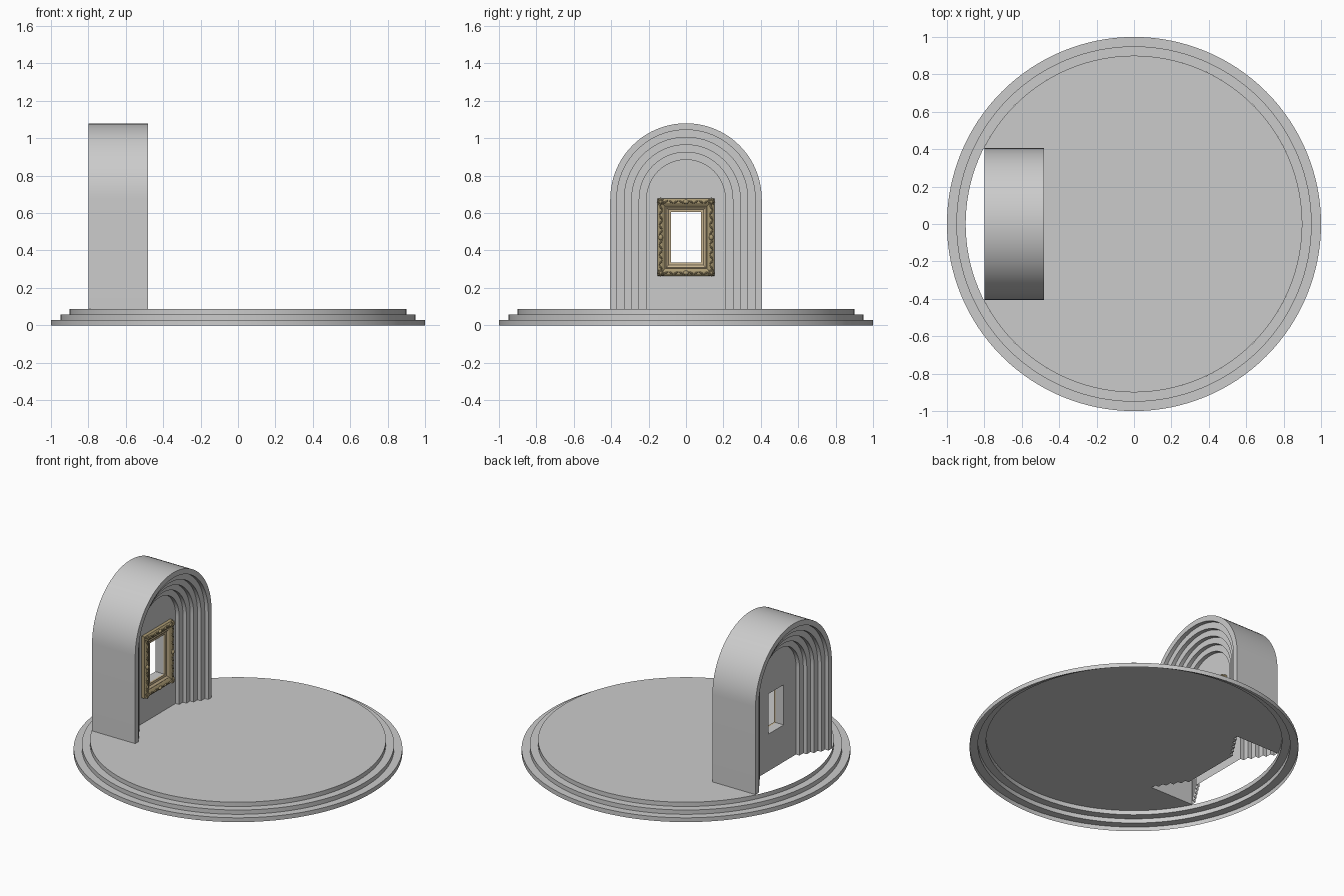
import bpy, bmesh, math
from mathutils import Matrix, Vector

if "Cube" in bpy.data.objects:
    bpy.data.objects.remove(bpy.data.objects["Cube"])

CX, FLOOR, SPRING = -0.64, 0.087, 0.675
WALL_R, WALL_H = 0.21, 0.03
WIN_Y, WIN_Z, WIN_CZ = 0.08, 0.135, 0.47


def finish(bm, name, mats=(), angle=30, recalc=True):
    bmesh.ops.remove_doubles(bm, verts=bm.verts, dist=1e-5)
    if recalc:
        bmesh.ops.recalc_face_normals(bm, faces=bm.faces)
    me = bpy.data.meshes.new(name)
    bm.to_mesh(me)
    bm.free()
    ob = bpy.data.objects.new(name, me)
    bpy.context.collection.objects.link(ob)
    for m in mats:
        me.materials.append(m)
    bpy.ops.object.select_all(action='DESELECT')
    ob.select_set(True)
    bpy.context.view_layer.objects.active = ob
    bpy.ops.object.shade_smooth_by_angle(angle=math.radians(angle))
    return ob


def material(name, rgb):
    m = bpy.data.materials.new(name)
    m.diffuse_color = (*rgb, 1)
    m.use_nodes = True
    m.node_tree.nodes["Principled BSDF"].inputs["Base Color"].default_value = m.diffuse_color
    return m


def skin(bm, loops, closed):
    """Bridge consecutive vertex loops with quads."""
    faces = []
    for a, b in zip(loops, loops[1:]):
        n = len(a)
        for i in range(n if closed else n - 1):
            j = (i + 1) % n
            faces.append(bm.faces.new((a[i], a[j], b[j], b[i])))
    return faces


def arch_path(r, n=40):
    """(y, z) outline of a round arch, foot to foot."""
    arc = [(-r * math.cos(math.pi * i / n), SPRING + r * math.sin(math.pi * i / n)) for i in range(n + 1)]
    return [(-r, FLOOR)] + arc + [(r, FLOOR)]


# stepped section of the arch: (offset from wall centre, radius)
front = [(0.16, 0.405)]
for k in range(5):
    h = 0.16 - 0.026 * k
    r = 0.37 - 0.04 * k
    front += [(h, r), (h - 0.026, r)]
section = [(-h, r) for h, r in reversed(front)] + front

# arch: stepped niche on both sides, open underneath
bm = bmesh.new()
skin(bm, [[bm.verts.new((CX + h, y, z)) for y, z in arch_path(r)] for h, r in section], False)
# wall between the niches, with a window through it
rect = [(sy * WIN_Y, WIN_CZ + sz * WIN_Z) for sy, sz in ((-1, -1), (1, -1), (1, 1), (-1, 1))]
windows = []
for h in (-WALL_H, WALL_H):
    edges = []
    for outline in (arch_path(WALL_R), rect):
        vs = [bm.verts.new((CX + h, y, z)) for y, z in outline]
        edges += [bm.edges.new((vs[i - 1], vs[i])) for i in range(len(vs))]
    windows.append(vs)
    bmesh.ops.triangle_fill(bm, use_beauty=True, use_dissolve=False, edges=edges, normal=(1, 0, 0))
skin(bm, windows, True)
finish(bm, "arch")

# platform: stepped open shell
bm = bmesh.new()
N = 128
steps = [(1.0, 0), (1.0, 0.029), (0.95, 0.029), (0.95, 0.058), (0.9, 0.058), (0.9, FLOOR)]
skin(bm, [[bm.verts.new((r * math.cos(2 * math.pi * i / N), r * math.sin(2 * math.pi * i / N), z))
           for i in range(N)] for r, z in steps], True)
finish(bm, "platform_steps")

# floor: disc cut away around the arch and behind its wall
bm = bmesh.new()
a = math.pi - math.asin(0.405 / 0.9)
half = [(CX - 0.16, 0.405)] + [(CX + h, r) for h, r in front]
pts = [(0.9 * math.cos(a * (i / 56 - 1)), 0.9 * math.sin(a * (i / 56 - 1))) for i in range(113)]
pts += half + [(x, -y) for x, y in reversed(half)]
f = bm.faces.new([bm.verts.new((x, y, FLOOR)) for x, y in pts])
f.normal_update()
if f.normal.z < 0:
    f.normal_flip()
bmesh.ops.triangulate(bm, faces=[f])
finish(bm, "floor", recalc=False)

# picture frame: mitred moulding (offset from window, height off wall)
tan = material("pale_gilt", (0.58, 0.46, 0.28))
gilt = material("dark_gilt", (0.40, 0.32, 0.17))
WX = CX + WALL_H
moulding = [(0, 0), (0, 0.012), (0.008, 0.014), (0.014, 0.014), (0.026, 0.024), (0.031, 0.02),
            (0.036, 0.026), (0.048, 0.032), (0.062, 0.03), (0.072, 0.022), (0.072, 0)]
bm = bmesh.new()
loops = [[bm.verts.new((WX + d, s * (WIN_Y + o), WIN_CZ + t * (WIN_Z + o)))
          for s, t in ((-1, -1), (1, -1), (1, 1), (-1, 1))] for o, d in moulding]
for i, face in enumerate(skin(bm, loops, True)):
    face.material_index = int(i // 4 >= 5)
finish(bm, "picture_frame", (tan, gilt))

# carved leaves along the frame, with fans at the corners and middles
bm = bmesh.new()


def leaf(y, z, tilt, length, width, depth=0.008):
    m = (Matrix.Translation((WX + 0.03, y, z)) @ Matrix.Rotation(tilt, 4, 'X')
         @ Matrix.Diagonal((depth, length, width, 1)))
    bmesh.ops.create_icosphere(bm, subdivisions=2, radius=1, matrix=m)


OY, OZ = WIN_Y + 0.055, WIN_Z + 0.055
for s in (-1, 1):
    for i in range(9):
        leaf(OY * (i / 4 - 1) * 0.8, WIN_CZ + s * OZ, 0.6 * (-1) ** i, 0.014, 0.005)
    for i in range(13):
        leaf(s * OY, WIN_CZ + OZ * (i / 6 - 1) * 0.84, math.pi / 2 + 0.6 * (-1) ** i, 0.014, 0.005)
    leaf(0, WIN_CZ + s * OZ, 0, 0.016, 0.012, 0.012)
    leaf(s * OY, WIN_CZ, 0, 0.012, 0.016, 0.012)
    for t in (-1, 1):
        for k in range(4):
            leaf(s * OY, WIN_CZ + t * OZ, k * math.pi / 4, 0.022, 0.005, 0.011)
finish(bm, "frame_carving", (gilt,), 60)
